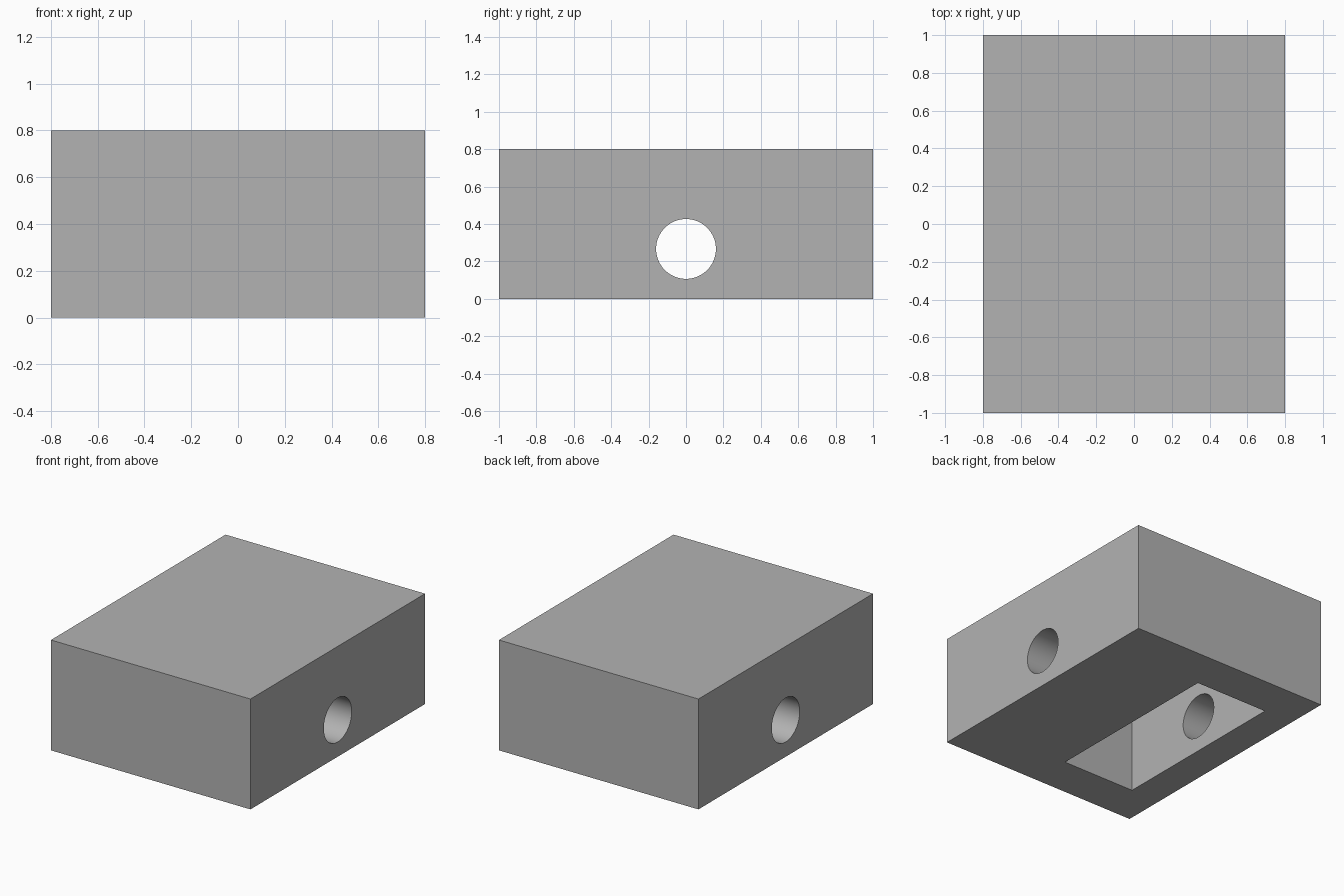
import bpy
import math

if "Cube" in bpy.data.objects:
    bpy.data.objects.remove(bpy.data.objects["Cube"], do_unlink=True)

WIDTH, LENGTH, HEIGHT = 1.6, 2.0, 0.8
POCKET_X = (-0.565, 0.022)
POCKET_LENGTH = 1.388
POCKET_DEPTH = HEIGHT * 2 / 3
HOLE_RADIUS = 0.16

grey = bpy.data.materials.new("plain grey")
grey.use_nodes = True
colour = (0.45, 0.45, 0.45, 1)
grey.diffuse_color = colour
grey.node_tree.nodes["Principled BSDF"].inputs["Base Color"].default_value = colour


def box(name, low, high):
    """Axis-aligned box between two corners."""
    bpy.ops.mesh.primitive_cube_add(
        size=1, location=[(a + b) / 2 for a, b in zip(low, high)])
    obj = bpy.context.object
    obj.name = name
    obj.scale = [b - a for a, b in zip(low, high)]
    bpy.ops.object.transform_apply(location=True, rotation=True, scale=True)
    obj.data.materials.append(grey)
    return obj


def cut(target, cutter):
    """Subtract the cutter from the target, then remove the cutter."""
    cutter.hide_render = True
    mod = target.modifiers.new("cut", "BOOLEAN")
    mod.operation = "DIFFERENCE"
    mod.solver = "EXACT"
    mod.object = cutter
    bpy.ops.object.select_all(action="DESELECT")
    target.select_set(True)
    bpy.context.view_layer.objects.active = target
    bpy.ops.object.modifier_apply(modifier=mod.name)
    bpy.data.objects.remove(cutter, do_unlink=True)


# Solid block
block = box("block", (-WIDTH / 2, -LENGTH / 2, 0), (WIDTH / 2, LENGTH / 2, HEIGHT))

# Rectangular pocket, open underneath
cut(block, box("pocket_cutter",
               (POCKET_X[0], -POCKET_LENGTH / 2, -0.1),
               (POCKET_X[1], POCKET_LENGTH / 2, POCKET_DEPTH)))

# Round hole through both sides, level with the middle of the pocket
bpy.ops.mesh.primitive_cylinder_add(
    vertices=64, radius=HOLE_RADIUS, depth=WIDTH + 0.4,
    location=(0, 0, POCKET_DEPTH / 2), rotation=(0, math.pi / 2, 0))
hole = bpy.context.object
hole.name = "hole_cutter"
hole.data.materials.append(grey)
cut(block, hole)

# Smooth bore, sharp edges
bpy.ops.object.shade_smooth_by_angle(angle=math.radians(30))
